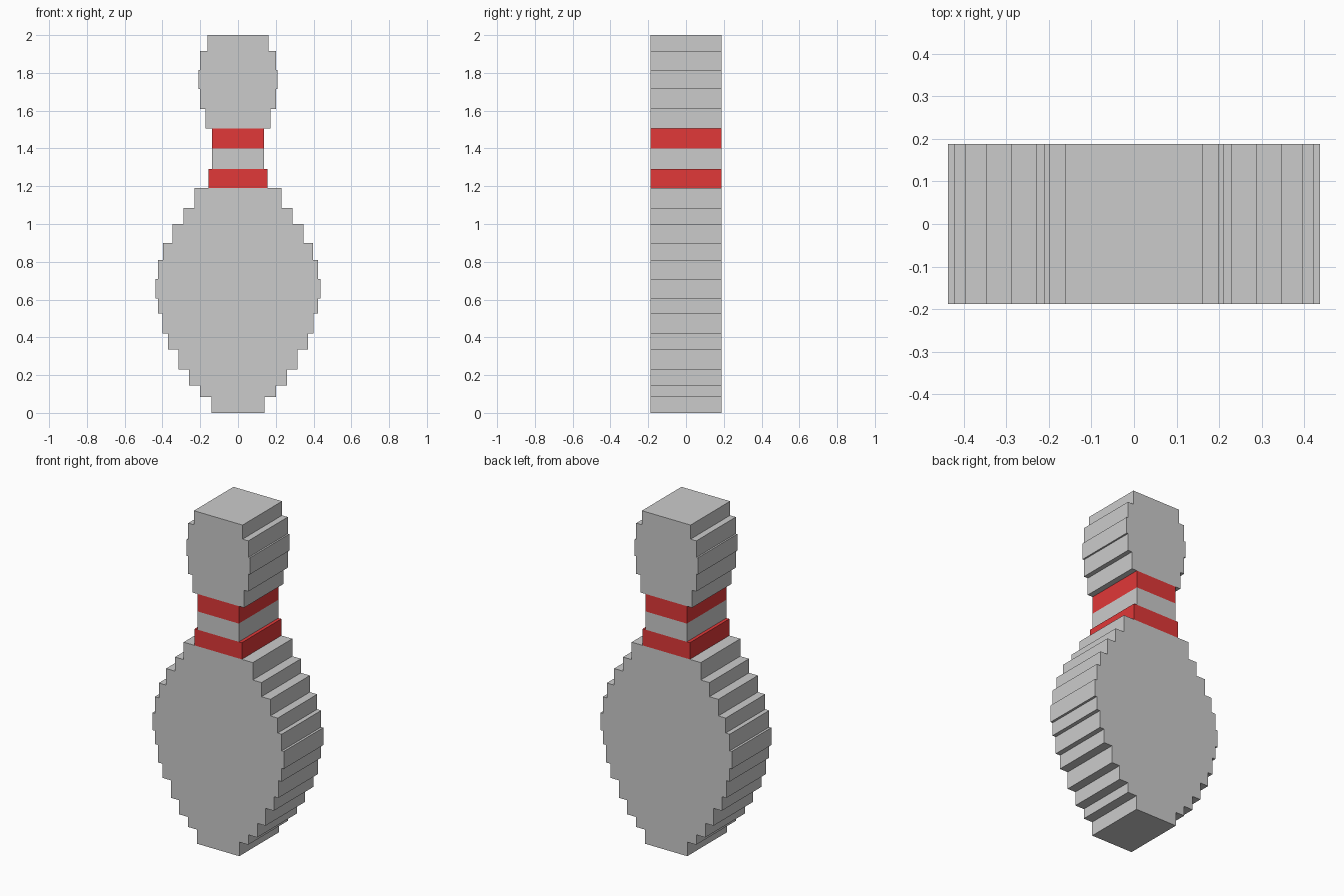
import bpy
import bmesh

if "Cube" in bpy.data.objects:
    bpy.data.objects.remove(bpy.data.objects["Cube"])

HALF_DEPTH = 0.188

red = bpy.data.materials.new("red")
red.diffuse_color = (0.75, 0.04, 0.04, 1)
red.use_nodes = True
red.node_tree.nodes["Principled BSDF"].inputs["Base Color"].default_value = red.diffuse_color


def stepped_slab(name, z, steps, material=None):
    """Extrude a mirrored staircase outline; steps are (top z, half width)."""
    side = []
    for top, half in steps:
        side += [(half, z), (half, top)]
        z = top
    outline = side + [(-x, h) for x, h in reversed(side)]
    bm = bmesh.new()
    face = bm.faces.new([bm.verts.new((x, -HALF_DEPTH, h)) for x, h in outline])
    new = bmesh.ops.extrude_face_region(bm, geom=[face], use_keep_orig=True)["geom"]
    verts = [v for v in new if isinstance(v, bmesh.types.BMVert)]
    bmesh.ops.translate(bm, verts=verts, vec=(0, 2 * HALF_DEPTH, 0))
    bmesh.ops.recalc_face_normals(bm, faces=bm.faces)
    mesh = bpy.data.meshes.new(name)
    bm.to_mesh(mesh)
    bm.free()
    if material:
        mesh.materials.append(material)
    obj = bpy.data.objects.new(name, mesh)
    bpy.context.collection.objects.link(obj)
    return obj


# Wide stepped belly
stepped_slab("pin_body", 0, [
    (0.085, 0.14), (0.145, 0.20), (0.23, 0.26), (0.335, 0.315), (0.42, 0.37),
    (0.525, 0.40), (0.605, 0.423), (0.71, 0.437), (0.81, 0.423), (0.90, 0.396),
    (1.00, 0.347), (1.085, 0.288), (1.19, 0.23)])

# Neck with two red stripes
stepped_slab("lower_stripe", 1.19, [(1.29, 0.157)], red)
stepped_slab("neck", 1.29, [(1.40, 0.137)])
stepped_slab("upper_stripe", 1.40, [(1.505, 0.137)], red)

# Rounded stepped head
stepped_slab("pin_head", 1.505, [
    (1.61, 0.172), (1.715, 0.20), (1.815, 0.21), (1.915, 0.20), (2.0, 0.162)])
